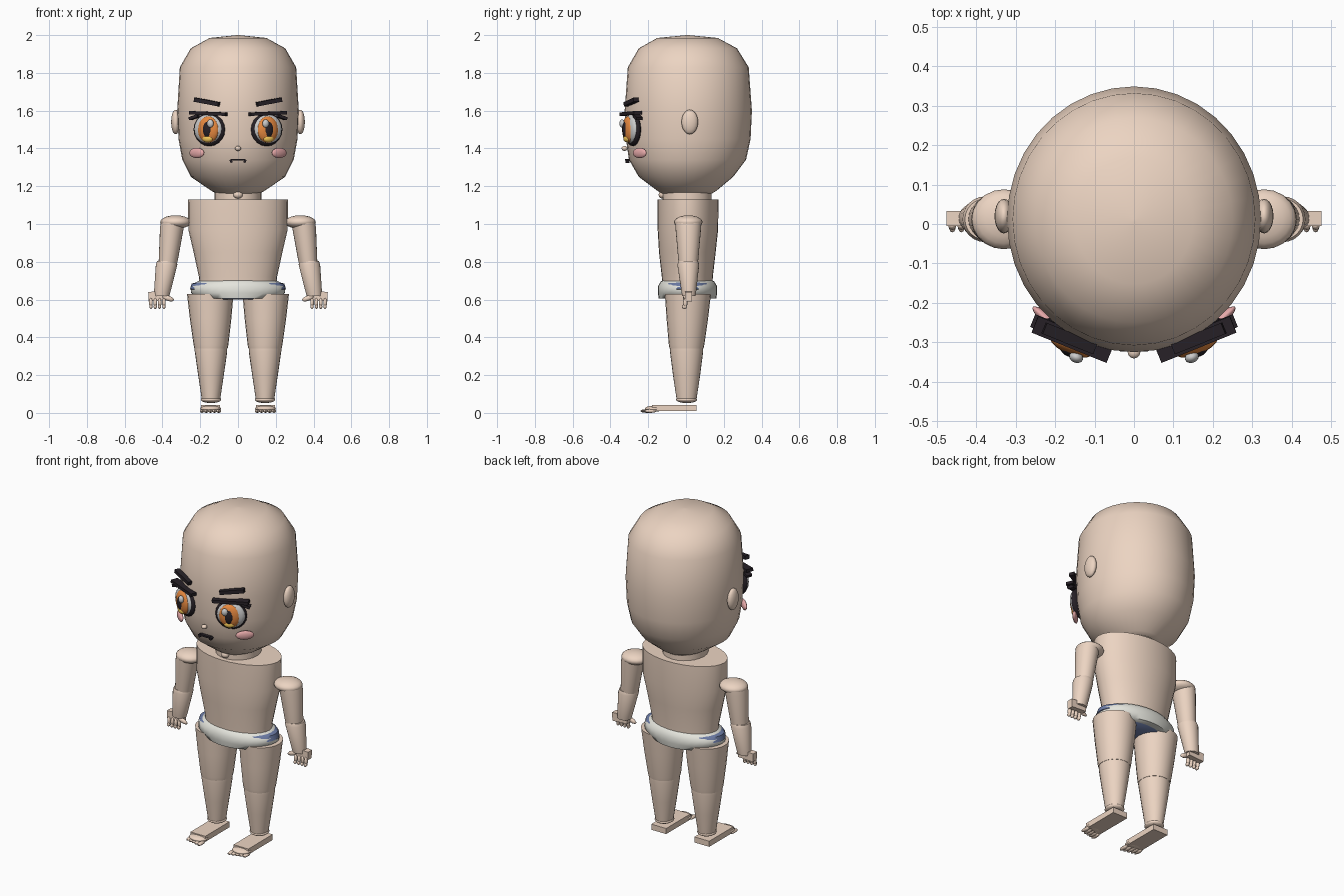
import bpy, bmesh
from math import sin, cos, pi, radians
from mathutils import Matrix, Vector


def mat(name, r, g, b):
    m = bpy.data.materials.new(name)
    m.diffuse_color = (r, g, b, 1)
    return m


SKIN = mat("skin", 0.84, 0.66, 0.54)
BLACK = mat("black", 0.02, 0.015, 0.02)
WHITE = mat("white", 0.9, 0.9, 0.88)
ORANGE = mat("orange", 0.8, 0.25, 0.05)
YELLOW = mat("yellow", 0.95, 0.6, 0.1)
PINK = mat("pink", 0.8, 0.4, 0.4)
CLOTH = mat("cloth", 0.78, 0.78, 0.72)
BLUE = mat("blue", 0.15, 0.2, 0.38)


def finish(name, bm, m, angle=40):
    bmesh.ops.recalc_face_normals(bm, faces=bm.faces)
    me = bpy.data.meshes.new(name)
    bm.to_mesh(me)
    bm.free()
    ob = bpy.data.objects.new(name, me)
    bpy.context.collection.objects.link(ob)
    me.materials.append(m)
    bpy.ops.object.select_all(action='DESELECT')
    ob.select_set(True)
    bpy.context.view_layer.objects.active = ob
    bpy.ops.object.shade_smooth_by_angle(angle=radians(angle))
    return ob


def loft(name, rings, m=SKIN, n=24, angle=40):
    """Skin through elliptical rings (cx, cy, z, rx, ry)."""
    bm = bmesh.new()
    loops = [[bm.verts.new((cx + rx * cos(2 * pi * i / n), cy + ry * sin(2 * pi * i / n), z))
              for i in range(n)] for cx, cy, z, rx, ry in rings]
    for a, b in zip(loops, loops[1:]):
        for i in range(n):
            bm.faces.new((a[i], a[(i + 1) % n], b[(i + 1) % n], b[i]))
    bm.faces.new(loops[0])
    bm.faces.new(loops[-1])
    return finish(name, bm, m, angle)


def place(loc, size, yaw=0, roll=0):
    return (Matrix.Translation(loc) @ Matrix.Rotation(radians(yaw), 4, 'Z')
            @ Matrix.Rotation(radians(roll), 4, 'Y') @ Matrix.Diagonal((*size, 1)))


def ball(name, loc, size, m=SKIN, yaw=0, roll=0, n=20):
    bm = bmesh.new()
    bmesh.ops.create_uvsphere(bm, u_segments=n, v_segments=n // 2, radius=1,
                              matrix=place(loc, size, yaw, roll))
    return finish(name, bm, m, 60)


def box(name, loc, size, m=SKIN, yaw=0, roll=0):
    bm = bmesh.new()
    bmesh.ops.create_cube(bm, size=1, matrix=place(loc, size, yaw, roll))
    return finish(name, bm, m, 30)


# Head, neck and throat
loft("head", [(0, .005, 1.16, .11, .13), (0, .005, 1.175, .14, .155), (0, 0, 1.25, .25, .25),
              (0, .008, 1.34, .295, .31), (0, .012, 1.45, .315, .33), (0, .012, 1.6, .322, .337),
              (0, .012, 1.83, .308, .32), (0, .01, 1.93, .25, .26), (0, .008, 1.985, .15, .16),
              (0, .008, 2.0, .005, .005)], n=36, angle=70)
loft("neck", [(0, .005, 1.1, .125, .13), (0, .005, 1.17, .125, .13)])
ball("throat", (0, -.125, 1.155), (.025, .02, .02))

# Torso and briefs
loft("torso", [(0, .007, .68, .205, .133), (0, .007, .72, .207, .135), (0, .007, .85, .235, .15),
               (0, .01, .97, .263, .16), (0, .01, 1.13, .264, .162)], n=32)
loft("briefs", [(0, .008, .605, .2, .152), (0, .008, .635, .25, .157), (0, .008, .67, .248, .157),
                (0, .008, .695, .215, .142), (0, .008, .7, .2, .135)], CLOTH, 32, 60)
loft("briefs_lining", [(0, .008, .6, .16, .11), (0, .008, .64, .22, .14),
                       (0, .008, .655, .254, .145), (0, .008, .685, .245, .14),
                       (0, .008, .695, .2, .13)], BLUE, 32, 60)

# Nose and mouth
ball("nose", (0, -.325, 1.4), (.016, .016, .013))
box("mouth", (0, -.313, 1.34), (.07, .02, .01), BLACK)

for s, side in ((1, "left"), (-1, "right")):
    # Mouth corner
    box("mouth_corner_" + side, (s * .037, -.31, 1.333), (.012, .02, .018), BLACK, 0, s * 25)

    # Ear and cheek
    ball("ear_" + side, (s * .33, .02, 1.54), (.024, .044, .065))
    ball("cheek_" + side, (s * .218, -.245, 1.376), (.052, .014, .027), PINK, s * 42)

    # Eye layers stacked outward along the face direction
    yaw = s * 22
    face = Matrix.Rotation(radians(yaw), 3, 'Z')

    def eye(part, dx, out, z, size, m, roll=0):
        p = Vector((s * .152, -.282, z)) + face @ Vector((s * dx, -out, 0))
        return (part + "_" + side, tuple(p), size, m, yaw, roll)

    ball(*eye("eye_rim", 0, .0, 1.5, (.09, .03, .088), BLACK))
    ball(*eye("eye_white", 0.002, .012, 1.503, (.08, .028, .076), WHITE))
    ball(*eye("iris", -.004, .024, 1.5, (.06, .026, .07), ORANGE))
    ball(*eye("iris_glow", -.004, .034, 1.453, (.03, .014, .02), YELLOW))
    ball(*eye("pupil", -.004, .036, 1.5, (.027, .02, .045), BLACK))
    ball(*eye("eye_highlight", -.026, .05, 1.532, (.018, .014, .022), WHITE))

    # Upper lashes and brow
    box(*eye("lash", .0, .012, 1.585, (.205, .045, .018), BLACK, s * -2))
    box(*eye("lash_tip", .085, .005, 1.565, (.05, .035, .016), BLACK, s * 18))
    box(*eye("brow", .008, .012, 1.646, (.14, .03, .022), BLACK, s * -10))

    # Arm
    ball("shoulder_" + side, (s * .33, .012, 1.01), (.082, .076, .036))
    loft("upper_arm_" + side, [(s * .372, .012, .785, .047, .05), (s * .37, .012, .8, .05, .052),
                               (s * .35, .012, .98, .063, .068), (s * .345, .012, 1.015, .062, .07)])
    loft("forearm_" + side, [(s * .404, .015, .62, .04, .036), (s * .402, .015, .635, .043, .038),
                             (s * .378, .012, .785, .057, .058), (s * .377, .012, .803, .052, .052)])

    # Hand with fingers and thumb
    box("palm_" + side, (s * .424, .014, .618), (.1, .038, .05), SKIN, 0, s * 3)
    for i in range(4):
        x = s * (.392 + .023 * i)
        ball(f"finger_{i}_{side}", (x, -.004, .582), (.0105, .012, .026), n=10)
        ball(f"fingertip_{i}_{side}", (x, -.008, .562), (.009, .014, .012), n=10)
    ball("thumb_" + side, (s * .37, -.004, .607), (.035, .012, .014), SKIN, 0, s * -20, 10)

    # Leg
    loft("thigh_" + side, [(s * .143, .003, .34, .088, .09), (s * .143, .003, .36, .092, .094),
                           (s * .145, .007, .5, .11, .11), (s * .147, .01, .63, .123, .122)])
    loft("shin_" + side, [(s * .143, .003, .065, .047, .052), (s * .143, .003, .08, .05, .054),
                          (s * .143, .003, .2, .068, .072), (s * .143, .003, .325, .086, .088),
                          (s * .143, .003, .348, .086, .088), (s * .143, .003, .355, .07, .07)])
    ball("ankle_" + side, (s * .143, .003, .07), (.054, .056, .018))

    # Foot with toes
    box("foot_" + side, (s * .145, -.062, .026), (.1, .234, .034))
    ball("toe_base_" + side, (s * .145, -.17, .022), (.056, .048, .016))
    for i in range(5):
        ball(f"toe_{i}_{side}", (s * (.102 + .022 * i), -.208 + .005 * i, .01),
             (.013, .034, .01), n=10)
